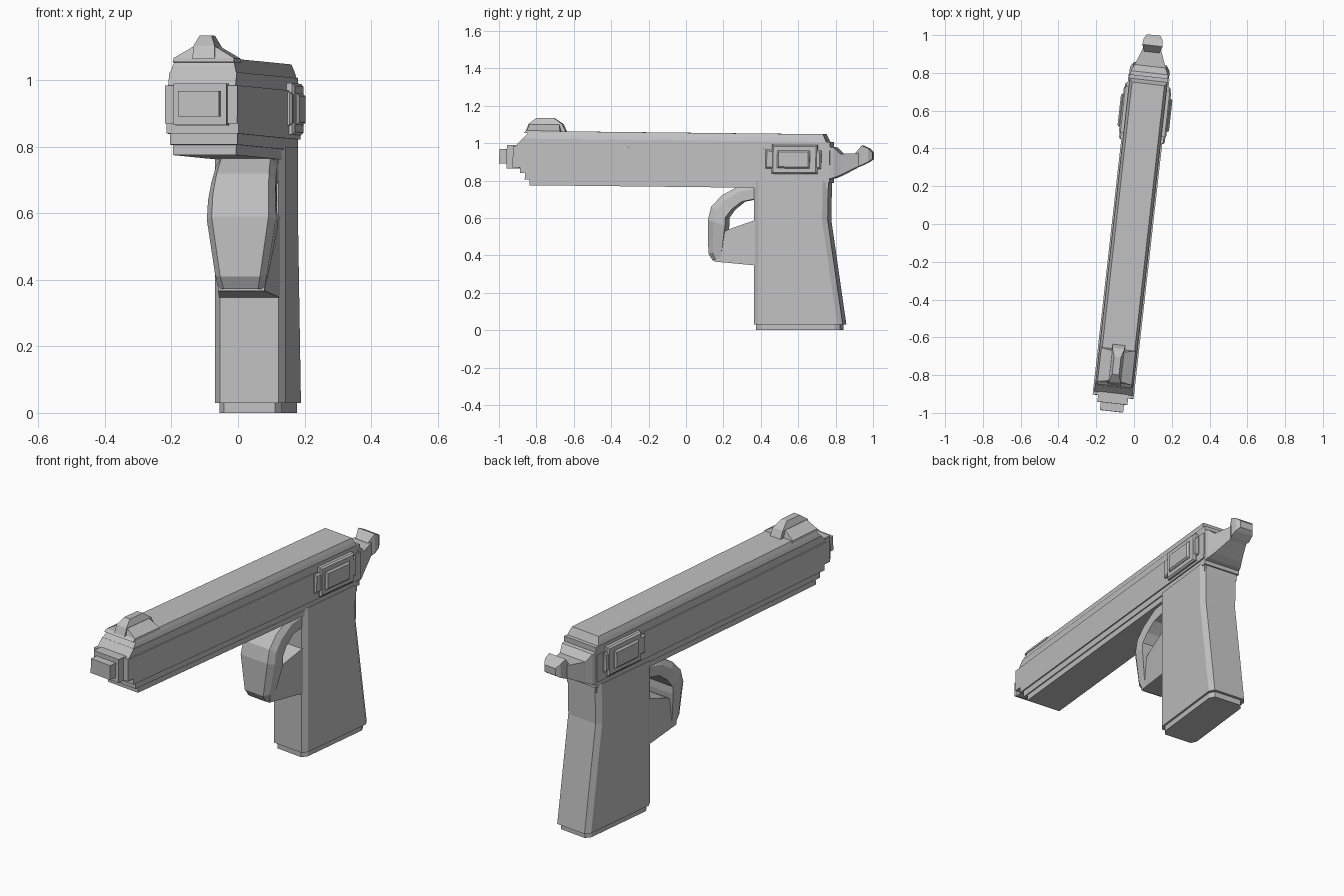
import bpy, bmesh, math

cube = bpy.data.objects.get("Cube")
if cube:
    bpy.data.objects.remove(cube, do_unlink=True)

YAW = math.radians(-6.4)
PITCH = -0.011

grey = bpy.data.materials.new("plain_grey")
grey.use_nodes = True
colour = (0.53, 0.53, 0.53, 1)
grey.diffuse_color = colour
grey.node_tree.nodes["Principled BSDF"].inputs["Base Color"].default_value = colour


def loft(name, rings, pitch=PITCH):
    """Join matching closed rings of points with quads and cap both ends."""
    bm = bmesh.new()
    loops = [[bm.verts.new(p) for p in ring] for ring in rings]
    n = len(loops[0])
    for a, b in zip(loops, loops[1:]):
        for i in range(n):
            j = (i + 1) % n
            bm.faces.new((a[i], a[j], b[j], b[i]))
    bm.faces.new(loops[0])
    bm.faces.new(loops[-1])
    bmesh.ops.recalc_face_normals(bm, faces=bm.faces)
    mesh = bpy.data.meshes.new(name)
    bm.to_mesh(mesh)
    bm.free()
    mesh.materials.append(grey)
    obj = bpy.data.objects.new(name, mesh)
    bpy.context.collection.objects.link(obj)
    obj.rotation_euler = (pitch, 0, YAW)
    obj.location = (-0.008, 0, 0)
    return obj


def side_prism(name, half, profile):
    """Side profile of (y, z) points, extruded across the width."""
    return loft(name, [[(x, y, z) for y, z in profile] for x in (-half, half)])


def tapered(name, sections, pitch=PITCH):
    """Rectangular sections along y: (y, half width, low z, high z)."""
    return loft(name, [[(-h, y, lo), (h, y, lo), (h, y, hi), (-h, y, hi)]
                       for y, h, lo, hi in sections], pitch)


def chamfered(half, y0, y1, z, c=0.018, d=0.028):
    """Horizontal rectangle with cut corners."""
    h = half
    return [(-h + c, y0, z), (h - c, y0, z), (h, y0 + d, z), (h, y1 - d, z),
            (h - c, y1, z), (-h + c, y1, z), (-h, y1 - d, z), (-h, y0 + d, z)]


# Slide and frame, stacked in stepped layers
REAR = 0.775
tapered("frame_rail", [(-0.84, 0.096, 0.766, 0.81), (REAR - 0.01, 0.096, 0.766, 0.81)])
tapered("frame_step", [(-0.865, 0.102, 0.797, 0.84), (REAR, 0.102, 0.797, 0.84)])
side_prism("slide_body", 0.109, [(-0.89, 0.83), (REAR, 0.83), (REAR, 0.975),
                                 (-0.93, 0.975), (-0.93, 0.86), (-0.89, 0.86)])
side_prism("slide_shoulder", 0.102, [(-0.92, 0.97), (REAR, 0.97), (REAR, 1.015),
                                     (-0.88, 1.015)])
loft("slide_top", [
    [(-h, y0, z), (h, y0, z), (h, y1, z), (-h, y1, z)]
    for h, y0, y1, z in ((0.1, -0.88, 0.755, 1.014),
                         (0.094, -0.86, 0.745, 1.035),
                         (0.086, -0.845, 0.735, 1.056))])

# Muzzle
tapered("muzzle_collar", [(-0.966, 0.08, 0.855, 0.98), (-0.9, 0.08, 0.855, 0.98)])
tapered("muzzle_tip", [(-1.008, 0.062, 0.88, 0.957), (-0.9, 0.062, 0.88, 0.957)])

# Front sight on its sloped ramp
loft("sight_ramp", [
    [(-h, y0, z), (h, y0, z), (h, y1, z), (-h, y1, z)]
    for h, y0, y1, z in ((0.093, -0.875, -0.675, 1.045),
                         (0.091, -0.86, -0.68, 1.058),
                         (0.034, -0.85, -0.69, 1.092))])
loft("front_sight", [
    [(-h, y0, z), (h, y0, z), (h, y1, z), (-h, y1, z)]
    for h, y0, y1, z in ((0.034, -0.87, -0.655, 1.055),
                         (0.032, -0.855, -0.675, 1.095),
                         (0.018, -0.815, -0.72, 1.126))])

# Raised panels on both flanks
for side, s in (("right", -1), ("left", 1)):
    for part, x, y0, y1, z0, z1 in (
            ("panel_base", 0.122, 0.43, 0.73, 0.87, 0.97),
            ("panel_block", 0.126, 0.465, 0.71, 0.842, 0.997),
            ("panel_face", 0.137, 0.495, 0.67, 0.872, 0.967)):
        loft(side + "_" + part, [
            [(s * u, y0 + i, z0 + i), (s * u, y1 - i, z0 + i),
             (s * u, y1 - i, z1 - i), (s * u, y0 + i, z1 - i)]
            for u, i in ((0.09, 0), (x - 0.008, 0), (x, 0.008))])

# Rear tang and hammer
tapered("rear_tang", [(0.76, 0.104, 0.815, 0.99), (0.795, 0.098, 0.823, 0.985),
                      (0.83, 0.082, 0.838, 0.952), (0.93, 0.045, 0.89, 0.957)])
tapered("hammer", [(0.905, 0.04, 0.878, 0.957), (0.94, 0.054, 0.893, 0.998),
                   (0.975, 0.05, 0.91, 0.982), (0.996, 0.036, 0.925, 0.962)])

# Grip with a slightly smaller foot
loft("grip", [chamfered(0.106, 0.375, back, z)
              for back, z in ((0.853, 0.03), (0.772, 0.59), (0.776, 0.8))], 0)
loft("grip_foot", [chamfered(0.095, 0.385, back, z)
                   for back, z in ((0.838, 0), (0.838, 0.035))], 0)

# Trigger guard: a chamfered band swept along outer and inner points
guard = []
for half, yo, zo, yi, zi in (
        (0.088, 0.40, 0.79, 0.40, 0.705),
        (0.092, 0.29, 0.77, 0.31, 0.688),
        (0.097, 0.20, 0.72, 0.255, 0.645),
        (0.102, 0.145, 0.66, 0.222, 0.60),
        (0.104, 0.127, 0.59, 0.222, 0.56),
        (0.078, 0.127, 0.41, 0.20, 0.42),
        (0.070, 0.150, 0.372, 0.20, 0.372)):
    ym, zm = yo + (yi - yo) * 0.35, zo + (zi - zo) * 0.35
    inset = half - 0.018
    guard.append([(-inset, yo, zo), (inset, yo, zo), (half, ym, zm),
                  (half, yi, zi), (-half, yi, zi), (-half, ym, zm)])
loft("trigger_guard", guard, 0)

# Web that fills the lower part of the guard
tapered("guard_web", [(0.16, 0.07, 0.367, 0.50), (0.24, 0.078, 0.36, 0.54),
                      (0.40, 0.094, 0.345, 0.595)], 0)
